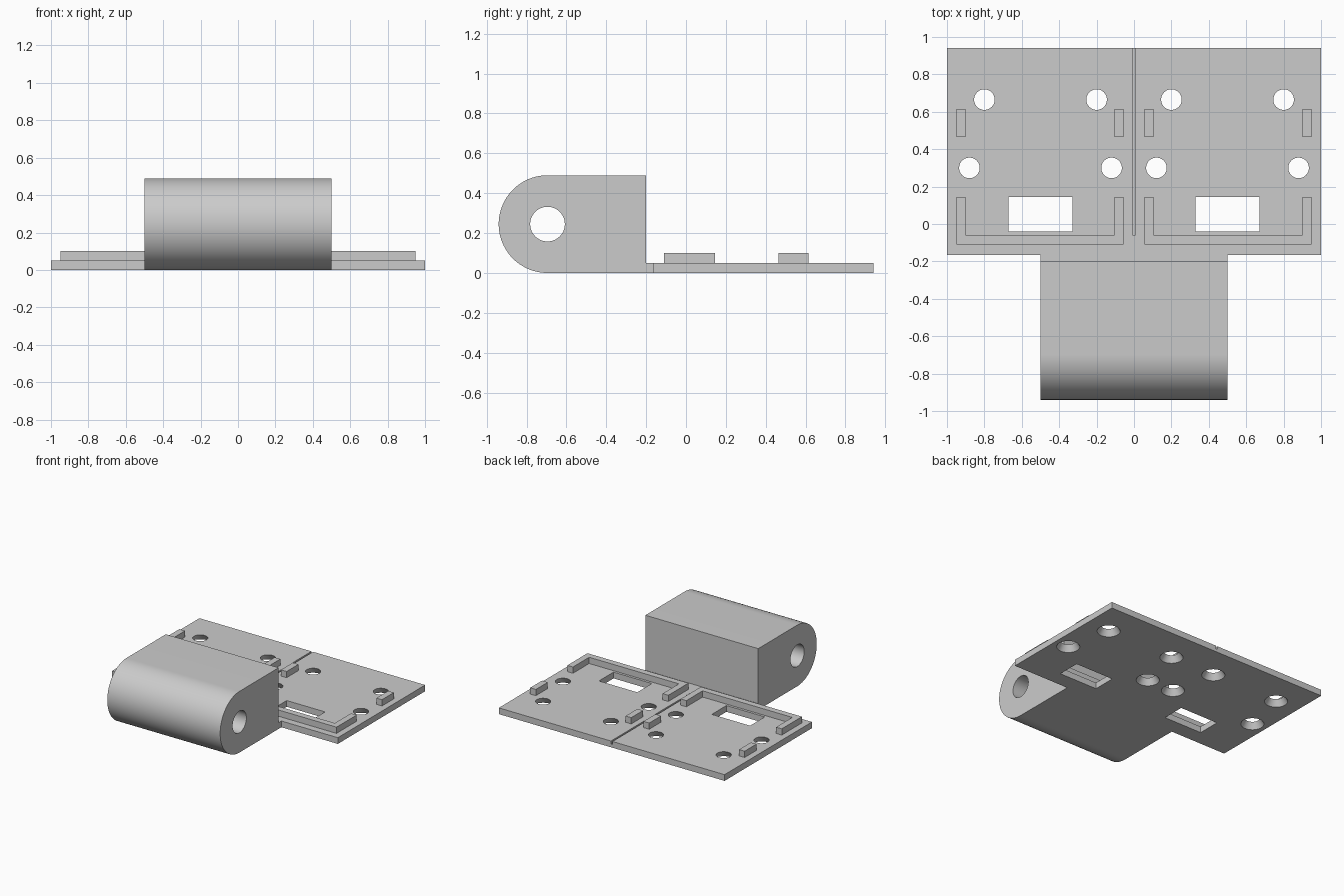
import bpy
import bmesh
from math import sin, cos, pi, radians
from mathutils import Matrix, Vector

cube = bpy.data.objects.get("Cube")
if cube:
    bpy.data.objects.remove(cube)

GREY = bpy.data.materials.new("plain grey")
GREY.use_nodes = True
GREY.diffuse_color = (0.6, 0.6, 0.6, 1)
GREY.node_tree.nodes["Principled BSDF"].inputs["Base Color"].default_value = (0.6, 0.6, 0.6, 1)

THICK = 0.05      # plate thickness
RAIL_TOP = 0.10
BACK = 0.94
RADIUS = 0.245    # rounded nose of the hinge block
AXIS_Y = RADIUS - BACK


def finish(name, bm):
    bmesh.ops.recalc_face_normals(bm, faces=bm.faces)
    mesh = bpy.data.meshes.new(name)
    bm.to_mesh(mesh)
    bm.free()
    mesh.materials.append(GREY)
    ob = bpy.data.objects.new(name, mesh)
    bpy.context.collection.objects.link(ob)
    return ob


def prism(name, points, offset):
    """Extrude a closed outline of 3D points along an offset."""
    bm = bmesh.new()
    face = bm.faces.new([bm.verts.new(p) for p in points])
    out = bmesh.ops.extrude_face_region(bm, geom=[face])
    verts = [g for g in out["geom"] if isinstance(g, bmesh.types.BMVert)]
    bmesh.ops.translate(bm, verts=verts, vec=Vector(offset))
    return finish(name, bm)


def flat(name, outline, z0, z1):
    return prism(name, [(x, y, z0) for x, y in outline], (0, 0, z1 - z0))


def box(name, x0, x1, y0, y1, z0, z1):
    return flat(name, [(x0, y0), (x1, y0), (x1, y1), (x0, y1)], z0, z1)


def cone(name, r1, r2, depth, matrix):
    bm = bmesh.new()
    bmesh.ops.create_cone(bm, cap_ends=True, segments=48, radius1=r1,
                          radius2=r2, depth=depth, matrix=matrix)
    return finish(name, bm)


def cut(target, cutters):
    """Subtract every cutter, then drop it."""
    bpy.context.view_layer.objects.active = target
    for c in cutters:
        c.hide_render = True
        mod = target.modifiers.new("cut", "BOOLEAN")
        mod.operation = "DIFFERENCE"
        mod.solver = "EXACT"
        mod.object = c
        bpy.ops.object.modifier_apply(modifier=mod.name)
        bpy.data.objects.remove(c)


def smooth(ob):
    bpy.ops.object.select_all(action="DESELECT")
    ob.select_set(True)
    bpy.context.view_layer.objects.active = ob
    bpy.ops.object.shade_smooth_by_angle(angle=radians(30))


# Base plate with the short tongue that meets the block
half = [(0.5, -0.2), (0.5, -0.165), (1, -0.165), (1, BACK)]
plate = flat("base_plate", half + [(-x, y) for x, y in reversed(half)], 0, THICK)

# Centre groove, windows and countersunk screw holes
cutters = [box("groove_cutter", -0.007, 0.007, -0.06, 1, 0.025, 0.1)]
slope, over = 0.03 / THICK, 0.01
for side in (-1, 1):
    xs = sorted((side * 0.33, side * 0.67))
    cutters.append(box("window_cutter", *xs, -0.04, 0.145, -0.1, 0.2))
    for x, y in ((0.2, 0.665), (0.8, 0.665), (0.12, 0.3), (0.88, 0.3)):
        cutters.append(cone("hole_cutter", 0.085 + slope * over, 0.055 - slope * over,
                            THICK + 2 * over,
                            Matrix.Translation((side * x, y, THICK / 2))))
cut(plate, cutters)
smooth(plate)

# Raised U rails and locating tabs on each half
U = [(0.055, -0.11), (0.95, -0.11), (0.95, 0.145), (0.9, 0.145),
     (0.9, -0.06), (0.105, -0.06), (0.105, 0.145), (0.055, 0.145)]
for side, label in ((1, "left"), (-1, "right")):
    flat(f"{label}_u_rail", [(side * x, y) for x, y in U], THICK, RAIL_TOP)
    for x, place in ((0.055, "inner"), (0.9, "outer")):
        xs = sorted((side * x, side * (x + 0.05)))
        box(f"{label}_{place}_tab", *xs, 0.465, 0.615, THICK, RAIL_TOP)

# Hinge block with a rounded nose and a pin hole through it
steps = 48
nose = [(-0.5, AXIS_Y - RADIUS * sin(pi * i / steps), RADIUS - RADIUS * cos(pi * i / steps))
        for i in range(steps + 1)]
block = prism("hinge_block", [(-0.5, -0.2, 0)] + nose + [(-0.5, -0.2, 2 * RADIUS)], (1, 0, 0))
pin = Matrix.Translation((0, AXIS_Y, RADIUS)) @ Matrix.Rotation(pi / 2, 4, "Y")
cut(block, [cone("pin_cutter", 0.087, 0.087, 1.2, pin)])
smooth(block)
